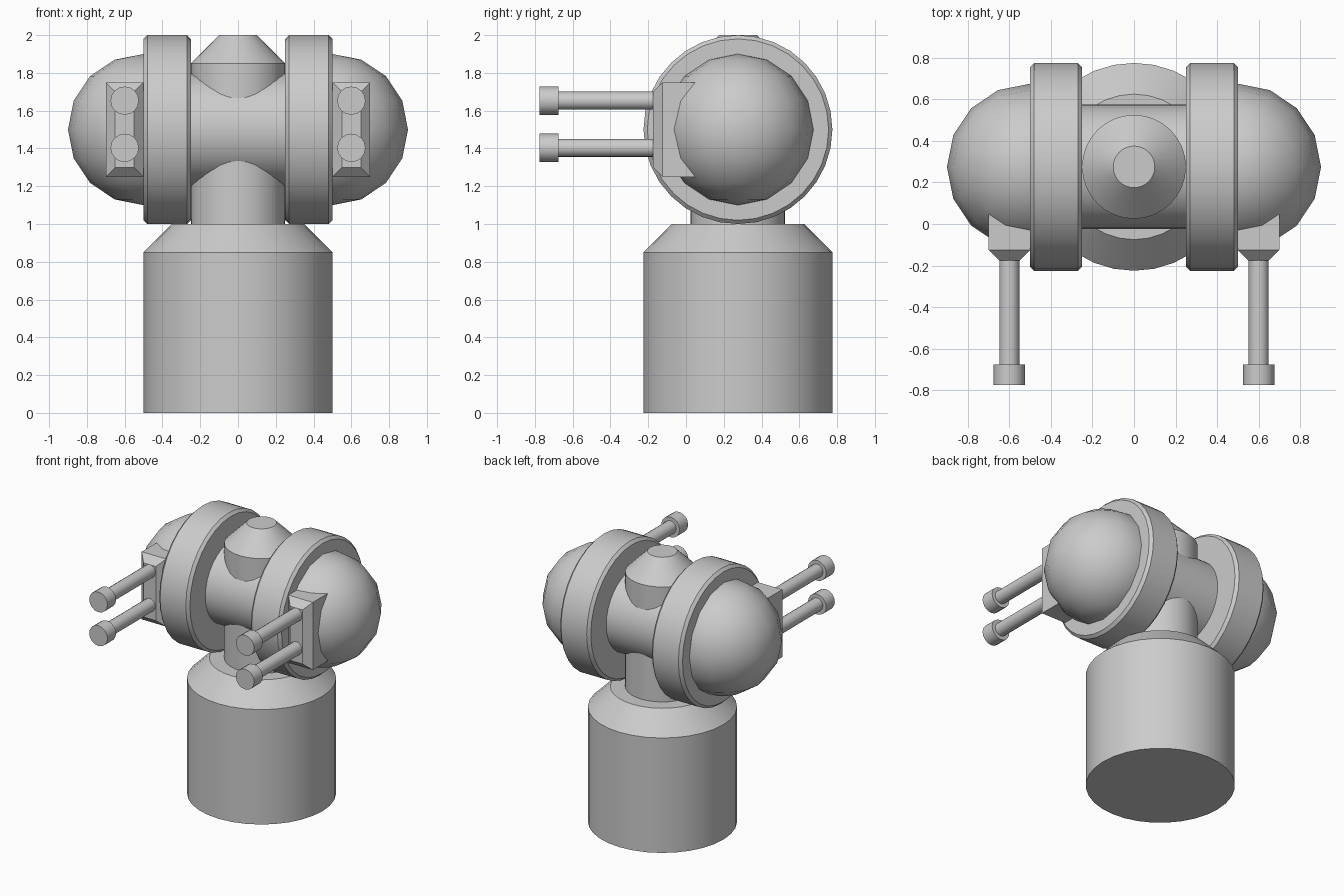
import bpy, bmesh, math
from mathutils import Matrix

if "Cube" in bpy.data.objects:
    bpy.data.objects.remove(bpy.data.objects["Cube"])

CY, CZ = 0.275, 1.5          # body axis position
UP = Matrix.Translation((0, CY, 0))
SIDE = Matrix.Translation((0, CY, CZ)) @ Matrix.Rotation(math.pi / 2, 4, 'Y')


def finish(name, bm, angle=30):
    bmesh.ops.recalc_face_normals(bm, faces=bm.faces)
    me = bpy.data.meshes.new(name)
    bm.to_mesh(me)
    bm.free()
    ob = bpy.data.objects.new(name, me)
    bpy.context.collection.objects.link(ob)
    bpy.context.view_layer.objects.active = ob
    ob.select_set(True)
    bpy.ops.object.shade_smooth_by_angle(angle=math.radians(angle))
    ob.select_set(False)
    return ob


def lathe(name, profile, matrix, sides=32):
    """Solid of revolution about local z from (radius, height) points."""
    bm = bmesh.new()
    rings = [[bm.verts.new((r * math.cos(2 * math.pi * i / sides),
                            r * math.sin(2 * math.pi * i / sides), h))
              for i in range(sides)] for r, h in profile]
    for a, b in zip(rings, rings[1:]):
        for i in range(sides):
            j = (i + 1) % sides
            bm.faces.new((a[i], a[j], b[j], b[i]))
    bm.faces.new(rings[0][::-1])
    bm.faces.new(rings[-1])
    bm.transform(matrix)
    return finish(name, bm)


# Base, neck and cross shaft
lathe("base", [(0.5, 0), (0.5, 0.85), (0.35, 1.0)], UP)
lathe("neck", [(0.25, 0.95), (0.25, 1.85), (0.1, 2.0)], UP)
lathe("cross_shaft", [(0.3, -0.3), (0.3, 0.3)], SIDE)

for s, tag in ((-1, "left"), (1, "right")):
    # Collar with a small chamfer
    lathe(f"{tag}_collar", [(0.48, s * 0.25), (0.5, s * 0.27),
                            (0.5, s * 0.48), (0.48, s * 0.5)], SIDE)

    # Outer half dome
    bm = bmesh.new()
    bmesh.ops.create_uvsphere(bm, u_segments=16, v_segments=8, radius=0.4)
    bmesh.ops.bisect_plane(bm, geom=bm.verts[:] + bm.edges[:] + bm.faces[:],
                           plane_co=(-s * 0.01, 0, 0), plane_no=(s, 0, 0), clear_inner=True)
    bm.transform(Matrix.Translation((s * 0.5, CY, CZ)))
    finish(f"{tag}_dome", bm, 50)

    # Gun mount block with tapered front
    bm = bmesh.new()
    loops = []
    for y, hx, hz in ((0.1, 0.1, 0.25), (-0.125, 0.1, 0.25), (-0.175, 0.05, 0.2)):
        loops.append([bm.verts.new((s * 0.6 + a * hx, y, CZ + b * hz))
                      for a, b in ((-1, -1), (1, -1), (1, 1), (-1, 1))])
    for a, b in zip(loops, loops[1:]):
        for i in range(4):
            bm.faces.new((a[i], a[i - 1], b[i - 1], b[i]))
    bm.faces.new(loops[0])
    bm.faces.new(loops[-1])
    finish(f"{tag}_gun_mount", bm)

    # Twin barrels with wider muzzles
    for z, level in ((1.653, "upper"), (1.403, "lower")):
        m = Matrix.Translation((s * 0.6, 0, z)) @ Matrix.Rotation(math.pi / 2, 4, 'X')
        lathe(f"{tag}_{level}_barrel",
              [(0.048, 0.15), (0.048, 0.675), (0.075, 0.675), (0.075, 0.775)], m, 16)
